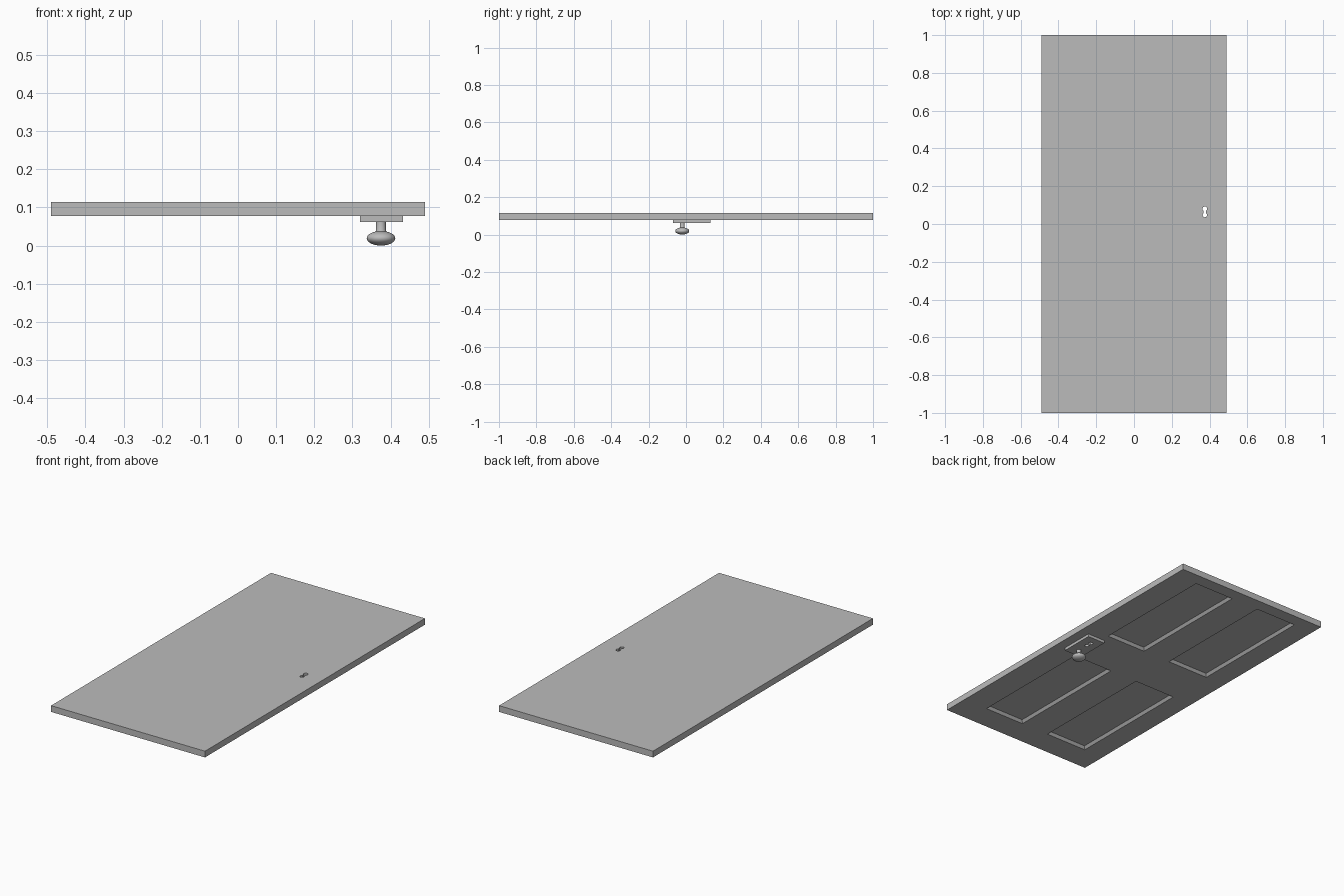
import bpy, bmesh
from math import sin, cos, pi, radians

if "Cube" in bpy.data.objects:
    bpy.data.objects.remove(bpy.data.objects["Cube"], do_unlink=True)

grey = bpy.data.materials.new("plain grey")
grey.use_nodes = True
grey.diffuse_color = (0.5, 0.5, 0.5, 1)
grey.node_tree.nodes["Principled BSDF"].inputs["Base Color"].default_value = (0.5, 0.5, 0.5, 1)


def add_object(name, bm):
    bmesh.ops.recalc_face_normals(bm, faces=bm.faces)
    mesh = bpy.data.meshes.new(name)
    bm.to_mesh(mesh)
    bm.free()
    mesh.materials.append(grey)
    obj = bpy.data.objects.new(name, mesh)
    bpy.context.collection.objects.link(obj)
    return obj


def prism(name, low, high, z0, z1):
    """Solid between two matching outlines at two heights."""
    bm = bmesh.new()
    a = [bm.verts.new((x, y, z0)) for x, y in low]
    b = [bm.verts.new((x, y, z1)) for x, y in high]
    bm.faces.new(a)
    bm.faces.new(b)
    for i in range(len(a)):
        j = (i + 1) % len(a)
        bm.faces.new((a[i], a[j], b[j], b[i]))
    return add_object(name, bm)


def rect(x0, x1, y0, y1, inset=0.0):
    x0, x1, y0, y1 = x0 + inset, x1 - inset, y0 + inset, y1 - inset
    return [(x0, y0), (x1, y0), (x1, y1), (x0, y1)]


def arc(cx, cy, r, start, end, steps=14):
    angles = [radians(start + (end - start) * i / steps) for i in range(steps + 1)]
    return [(cx + r * cos(a), cy + r * sin(a)) for a in angles]


def cut(target, cutter):
    cutter.hide_render = True
    mod = target.modifiers.new("cut", "BOOLEAN")
    mod.operation = "DIFFERENCE"
    mod.solver = "EXACT"
    mod.object = cutter
    bpy.context.view_layer.objects.active = target
    bpy.ops.object.modifier_apply(modifier=mod.name)


BOTTOM, TOP, PLATE_Z = 0.078, 0.114, 0.062
DEPTH, SLOPE = 0.015, 0.012
KNOB_X, KNOB_Y = 0.375, -0.02

# Door slab and lock plate
outline = rect(-0.49, 0.49, -1, 1)
door = prism("door_slab", outline, outline, BOTTOM, TOP)
outline = rect(0.32, 0.433, -0.07, 0.13)
plate = prism("lock_plate", outline, outline, PLATE_Z, BOTTOM)

# Four sunken panels with sloping sides
cutters = []
for x0, x1 in ((-0.363, -0.098), (0.08, 0.335)):
    for y0, y1 in ((-0.85, -0.10), (0.18, 0.926)):
        cutters.append(prism("panel_cutter", rect(x0, x1, y0, y1, -SLOPE),
                             rect(x0, x1, y0, y1, SLOPE),
                             BOTTOM - DEPTH, BOTTOM + DEPTH))
for c in cutters:
    cut(door, c)

# Keyhole through the slab and the plate
keyhole = (arc(KNOB_X, 0.08, 0.0125, -60, 240)
           + arc(KNOB_X, 0.047, 0.0115, 120, 420))
key_cutter = prism("keyhole_cutter", keyhole, keyhole, 0.04, 0.15)
cut(door, key_cutter)
cut(plate, key_cutter)
for c in cutters + [key_cutter]:
    bpy.data.objects.remove(c, do_unlink=True)

# Turned knob with its stem
profile = [(0.0375 * sin(pi * i / 16), 0.019 - 0.019 * cos(pi * i / 16)) for i in range(15)]
profile += [(0.0125, 0.04), (0.0125, PLATE_Z + 0.002), (0, PLATE_Z + 0.002)]
bm = bmesh.new()
ring = [bm.verts.new((KNOB_X + r, KNOB_Y, z)) for r, z in profile]
edges = [bm.edges.new(pair) for pair in zip(ring, ring[1:])]
bmesh.ops.spin(bm, geom=ring + edges, cent=(KNOB_X, KNOB_Y, 0), axis=(0, 0, 1),
               angle=2 * pi, steps=32)
bmesh.ops.remove_doubles(bm, verts=bm.verts, dist=0.0001)
knob = add_object("door_knob", bm)
bpy.ops.object.select_all(action="DESELECT")
knob.select_set(True)
bpy.context.view_layer.objects.active = knob
bpy.ops.object.shade_smooth_by_angle(angle=radians(40))
